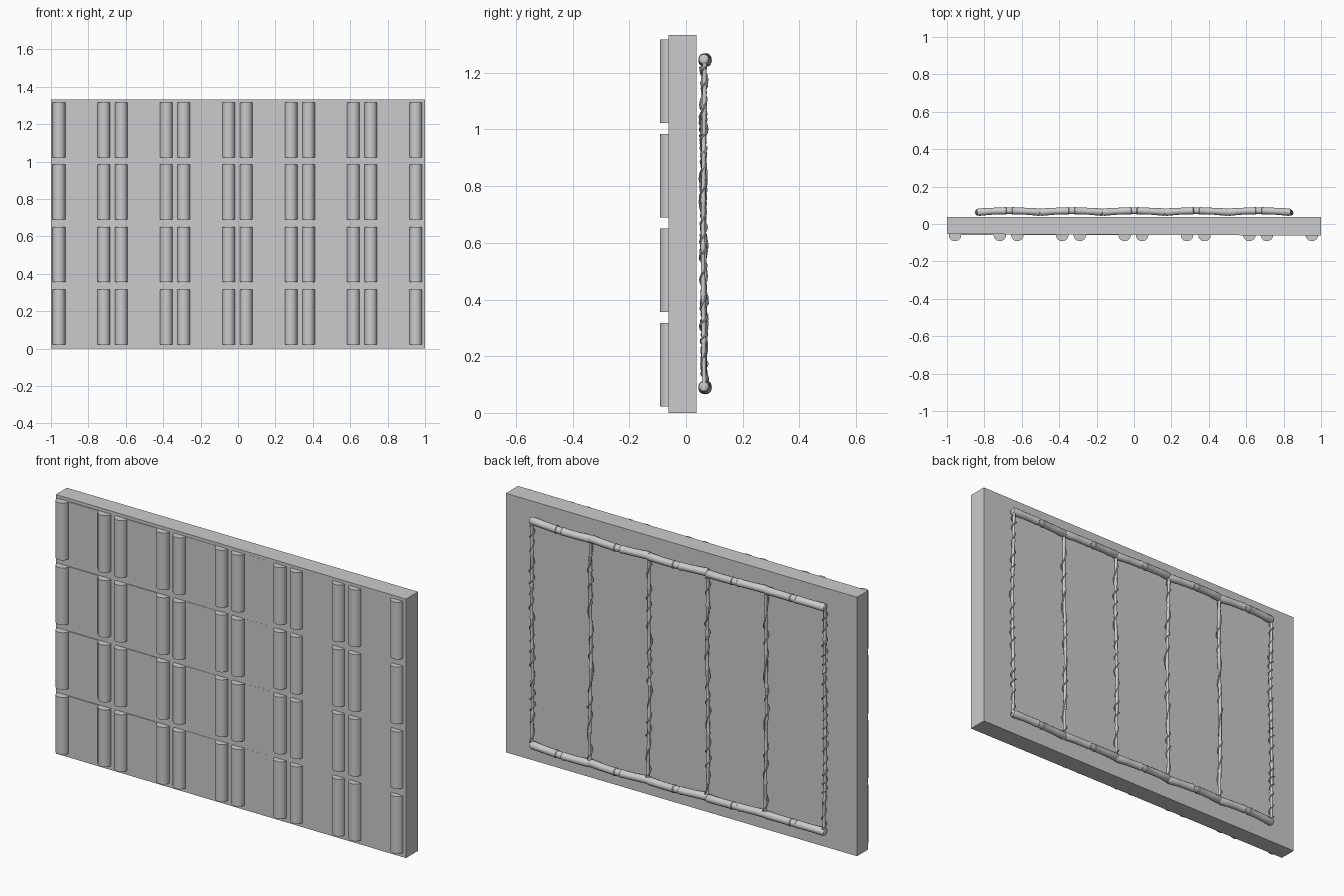
import bpy, bmesh, math, random
from mathutils import Vector

if "Cube" in bpy.data.objects:
    bpy.data.objects.remove(bpy.data.objects["Cube"])

random.seed(4)


def prism(name, profile, z0, z1):
    """Extrude an xy outline from z0 to z1."""
    bm = bmesh.new()
    low = [bm.verts.new((x, y, z0)) for x, y in profile]
    high = [bm.verts.new((x, y, z1)) for x, y in profile]
    n = len(profile)
    bm.faces.new(low[::-1])
    bm.faces.new(high)
    for i in range(n):
        j = (i + 1) % n
        bm.faces.new((low[i], low[j], high[j], high[i]))
    bmesh.ops.recalc_face_normals(bm, faces=bm.faces)
    me = bpy.data.meshes.new(name)
    bm.to_mesh(me)
    bm.free()
    ob = bpy.data.objects.new(name, me)
    bpy.context.collection.objects.link(ob)
    return ob


def smooth(ob):
    bpy.ops.object.select_all(action='DESELECT')
    ob.select_set(True)
    bpy.context.view_layer.objects.active = ob
    bpy.ops.object.shade_smooth_by_angle(angle=math.radians(40))


def tube(name, points, radii, res=3):
    """Round tube through points with a radius at each, as a mesh."""
    cu = bpy.data.curves.new(name, 'CURVE')
    cu.dimensions = '3D'
    cu.bevel_depth = 1.0
    cu.bevel_resolution = res
    cu.use_fill_caps = True
    sp = cu.splines.new('POLY')
    sp.points.add(len(points) - 1)
    for p, co, r in zip(sp.points, points, radii):
        p.co = (*co, 1)
        p.radius = r
    ob = bpy.data.objects.new(name, cu)
    bpy.context.collection.objects.link(ob)
    bpy.ops.object.select_all(action='DESELECT')
    ob.select_set(True)
    bpy.context.view_layer.objects.active = ob
    bpy.ops.object.convert(target='MESH')
    smooth(bpy.context.object)


# wall slab and the slightly skewed facing sheet
prism("wall_slab", [(-1, -.053), (1, -.053), (1, .037), (-1, .037)], 0, 1.333)
prism("facing_sheet", [(-1, -.0535), (1, -.062), (1, -.05), (-1, -.05)], 0, 1.333)

# front cells: thin panel with a half-sunk log on either side
for row in range(4):
    z0 = .023 + row * .3333
    z1 = z0 + .294
    for col in range(6):
        xc = -.837 + col * .3335
        prism("cell_panel", [(xc - .15, -.0588), (xc + .15, -.0588),
                             (xc + .15, -.05), (xc - .15, -.05)], z0, z1)
        for s in (-1, 1):
            ring = [(xc + s * .12 + .0335 * math.cos(a), -.0585 + .0335 * math.sin(a))
                    for a in [math.tau * i / 24 for i in range(24)]]
            smooth(prism("log_post", ring, z0, z1))

# back: arched rail segments with node rings in the middle
rail_profile = [(-.174, .010), (-.170, .017), (-.160, .020), (-.10, .0185), (-.03, .0185),
                (-.022, .0205), (-.017, .0205), (-.014, .0175), (0, .0175)]
rail_profile += [(-x, r) for x, r in rail_profile[-2::-1]]
for z in (1.245, .09):
    for k in range(5):
        xc = (k - 2) * .3335
        pts = [(xc + x, .0705 - .008 * (x / .17) ** 2,
                z + .004 * math.cos(x * 9 + k)) for x, r in rail_profile]
        tube("rail_segment", pts, [r for x, r in rail_profile], 4)

# back: uneven uprights with nodes, each wound with a cord
turns = [20, 8, 10, 12, 9, 15]
for k in range(6):
    x0 = (k - 2.5) * .3335
    ph = random.uniform(0, 6)

    def centre(z):
        return Vector((x0 + .003 * math.sin(z * 7 + ph), .063 + .003 * math.sin(z * 4 + ph), z))

    pts, rad = [], []
    for i in range(7):
        z = .09 + 1.155 * i / 7
        h = 1.155 / 7
        for f, r in ((0, .0105), (.06, .008), (.5, .0075), (.94, .008)):
            pts.append(centre(z + f * h))
            rad.append(r)
    pts.append(centre(1.245))
    rad.append(.0105)
    tube("upright", pts, rad)

    n = turns[k] * 12
    cord = []
    for i in range(n + 1):
        t = i / n
        a = math.tau * turns[k] * t + 1.5 * math.sin(t * 23 + ph)
        r = .0105 + .002 * math.sin(t * 31 + ph)
        cord.append(centre(.11 + 1.11 * t) + Vector((r * math.cos(a), r * math.sin(a), 0)))
    tube("cord_winding", cord, [.0035] * (n + 1), 1)
